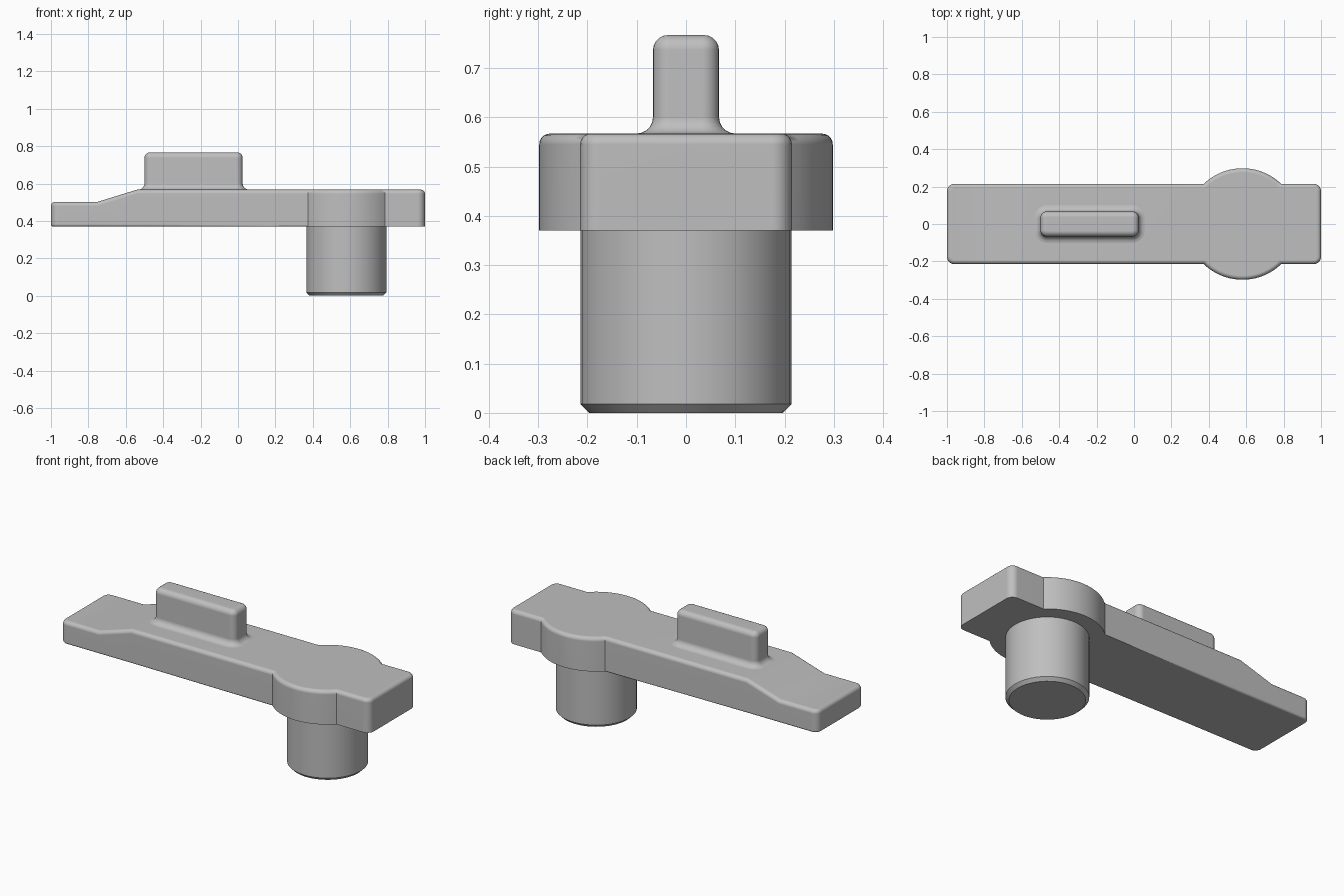
import bpy, bmesh
from math import sin, cos, asin, pi, radians

cube = bpy.data.objects.get("Cube")
if cube:
    bpy.data.objects.remove(cube, do_unlink=True)

grey = bpy.data.materials.new("plain grey")
grey.use_nodes = True
grey.diffuse_color = (0.52, 0.52, 0.52, 1)
grey.node_tree.nodes["Principled BSDF"].inputs["Base Color"].default_value = (0.52, 0.52, 0.52, 1)


def arc(cx, cy, r, a0, a1, n):
    """Points on an arc from angle a0 to a1."""
    return [(cx + r * cos(a0 + (a1 - a0) * i / n),
             cy + r * sin(a0 + (a1 - a0) * i / n)) for i in range(n + 1)]


def loft(name, layers):
    """Skin stacked half outlines (running left to right, y > 0), mirrored in y."""
    bm = bmesh.new()
    rings = []
    for half in layers:
        full = half + [(x, -y, z) for x, y, z in reversed(half)]
        rings.append([bm.verts.new(p) for p in full])
    n = len(rings[0])
    for low, high in zip(rings, rings[1:]):
        for i in range(n):
            j = (i + 1) % n
            bm.faces.new((low[i], low[j], high[j], high[i]))
    for ring in (rings[0], rings[-1]):
        for i in range(n // 2 - 1):
            bm.faces.new((ring[i], ring[i + 1], ring[n - 2 - i], ring[n - 1 - i]))
    bmesh.ops.recalc_face_normals(bm, faces=bm.faces)
    mesh = bpy.data.meshes.new(name)
    bm.to_mesh(mesh)
    bm.free()
    mesh.materials.append(grey)
    obj = bpy.data.objects.new(name, mesh)
    bpy.context.collection.objects.link(obj)
    bpy.ops.object.select_all(action='DESELECT')
    obj.select_set(True)
    bpy.context.view_layer.objects.active = obj
    bpy.ops.object.shade_smooth_by_angle(angle=radians(32))
    weighted = obj.modifiers.new("Weighted Normal", 'WEIGHTED_NORMAL')
    weighted.keep_sharp = True
    return obj


STEPS = [i * pi / 10 for i in range(6)]
BASE, TOP, LOW_TOP = 0.37, 0.567, 0.502
RAMP_START, RAMP_END = -0.75, -0.54
PEG_X, WIDTH, BOSS, CORNER = 0.58, 0.215, 0.298, 0.04


# Arm: long plate with a round boss and a sloped, thinner tip
def arm_outline(d):
    c, w, r = CORNER, WIDTH - d, BOSS - d
    a = asin(w / r)
    return (arc(-1 + c, WIDTH - c, c - d, pi, pi / 2, 5)
            + [(RAMP_START, w), (RAMP_END, w)]
            + arc(PEG_X, 0, r, pi - a, a, 20)
            + arc(1 - c, WIDTH - c, c - d, pi / 2, 0, 5))


def arm_top(x):
    t = min(max((x - RAMP_START) / (RAMP_END - RAMP_START), 0), 1)
    return LOW_TOP + (TOP - LOW_TOP) * t


layers = []
edge = 0.012
for a in STEPS:                      # soft lower edge, only ahead of the boss
    d = edge * (1 - sin(a))
    soft, hard = arm_outline(d), arm_outline(0)
    layers.append([(*p, BASE + edge * (1 - cos(a))) if p[0] < 0.3 else (*q, BASE + 0.002 * a)
                   for p, q in zip(soft, hard)])
edge = 0.022
for a in STEPS:                      # rounded upper edge
    layers.append([(x, y, arm_top(x) - edge * (1 - sin(a)))
                   for x, y in arm_outline(edge * (1 - cos(a)))])
loft("arm", layers)


# Fin: upright grip with rounded edges and a flared foot
def fin_outline(d):
    c, x0, x1, w = 0.034, -0.5, 0.025, 0.067
    return (arc(x0 + c, w - c, c + d, pi, pi / 2, 6)
            + arc(x1 - c, w - c, c + d, pi / 2, 0, 6))


def fin_layer(d, z):
    return [(x, y, z) for x, y in fin_outline(d)]


foot, crown, fin_height = 0.034, 0.03, 0.767
layers = [fin_layer(foot, TOP - 0.01)]
layers += [fin_layer(foot * (1 - sin(a)), TOP + foot * (1 - cos(a))) for a in STEPS]
layers += [fin_layer(-crown * (1 - cos(a)), fin_height - crown * (1 - sin(a))) for a in STEPS]
loft("grip_fin", layers)


# Peg: round post with a chamfered lower rim
def peg_layer(r, z):
    return [(x, y, z) for x, y in arc(PEG_X, 0, r, pi * 47 / 48, pi / 48, 23)]


loft("peg", [peg_layer(WIDTH - 0.018, 0), peg_layer(WIDTH, 0.018), peg_layer(WIDTH, BASE + 0.02)])
